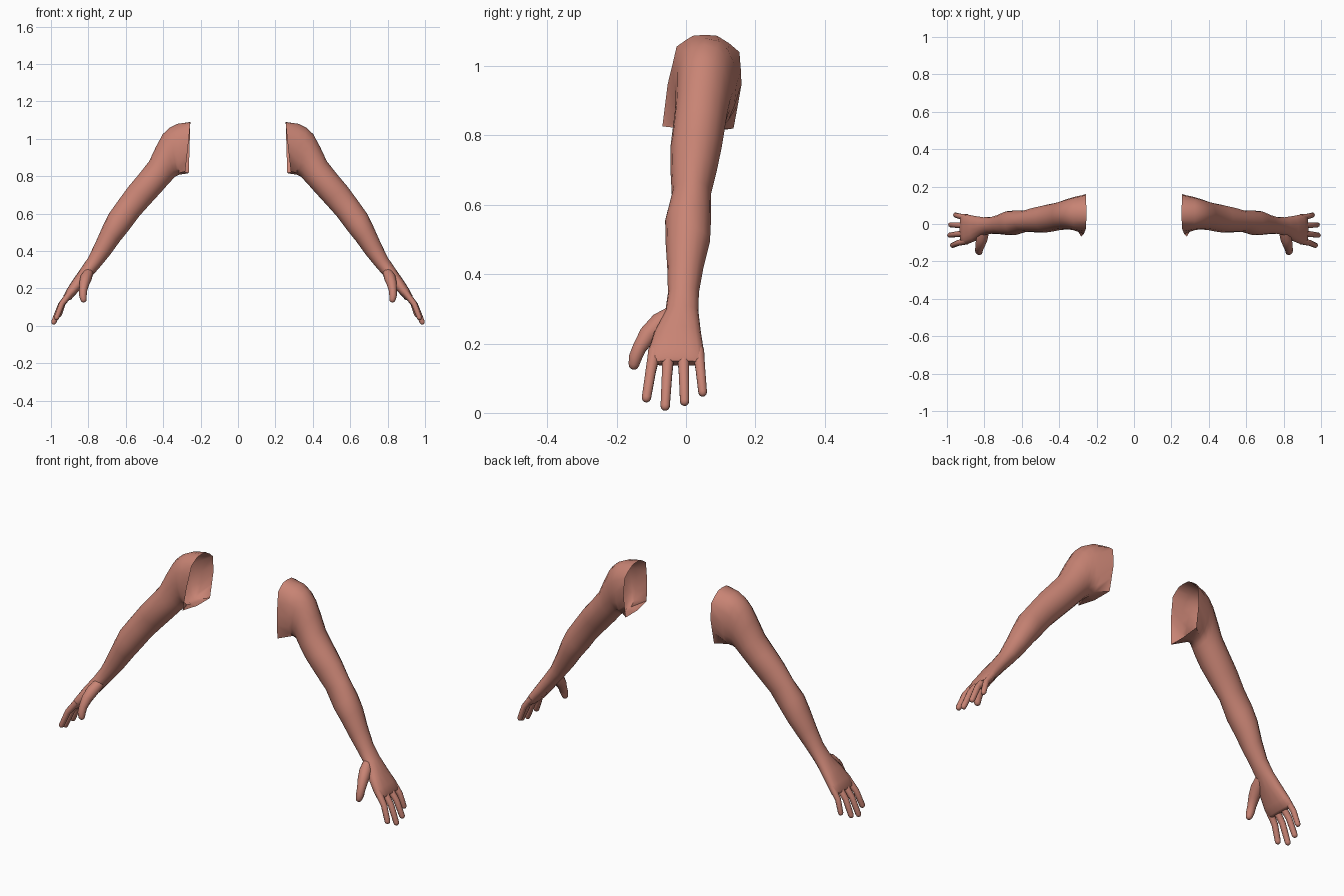
import bpy, bmesh, math
from mathutils import Vector

if "Cube" in bpy.data.objects:
    bpy.data.objects.remove(bpy.data.objects["Cube"])

SEG = 16
skin = bpy.data.materials.new("warm_skin")
skin.diffuse_color = (0.58, 0.23, 0.175, 1)
skin.use_nodes = True
skin.node_tree.nodes["Principled BSDF"].inputs["Base Color"].default_value = skin.diffuse_color


def loft(name, rings, cap_start=False, cap_end=True):
    """Skin a list of equal-length point rings, then mirror it to the other side."""
    bm = bmesh.new()
    loops = [[bm.verts.new(p) for p in ring] for ring in rings]
    n = len(loops[0])
    for a, b in zip(loops, loops[1:]):
        for i in range(n):
            j = (i + 1) % n
            bm.faces.new((a[i], a[j], b[j], b[i]))
    if cap_start:
        bm.faces.new(list(reversed(loops[0])))
    if cap_end:
        bm.faces.new(loops[-1])
    bmesh.ops.recalc_face_normals(bm, faces=bm.faces)
    # outward check: the highest face must look up
    bm.normal_update()
    side = sum(f.normal.dot(f.calc_center_median() - centre(rings)) for f in bm.faces)
    if side < 0:
        bmesh.ops.reverse_faces(bm, faces=bm.faces)
    me = bpy.data.meshes.new(name)
    bm.to_mesh(me)
    bm.free()
    me.materials.append(skin)
    ob = bpy.data.objects.new(name, me)
    bpy.context.collection.objects.link(ob)
    bpy.ops.object.select_all(action='DESELECT')
    ob.select_set(True)
    bpy.context.view_layer.objects.active = ob
    bpy.ops.object.shade_smooth_by_angle(angle=math.radians(60))
    mirror = ob.modifiers.new("Mirror", 'MIRROR')
    mirror.use_mirror_merge = False
    return ob


def centre(rings):
    pts = [Vector(p) for r in rings for p in r]
    return sum(pts, Vector()) / len(pts)


def section(tx, tz, bx, bz, y0, y1, power=1.0):
    """Oval between an outer and an inner point in xz, spanning y0 to y1."""
    ring = []
    for i in range(SEG):
        a = 2 * math.pi * i / SEG
        c, s = math.cos(a), math.sin(a)
        c = math.copysign(abs(c) ** power, c)
        s = math.copysign(abs(s) ** power, s)
        ring.append(((tx + bx) / 2 + c * (tx - bx) / 2,
                     (y0 + y1) / 2 + s * (y1 - y0) / 2,
                     (tz + bz) / 2 + c * (tz - bz) / 2))
    return ring


def tube(name, path, radii, n=10):
    """Round digit along a path with a domed tip."""
    pts = [Vector(p) for p in path]
    d = (pts[-1] - pts[-2]).normalized()
    r = radii[-1]
    radii = list(radii)
    tip = pts[-1]
    for ang in (35, 62, 82):
        pts.append(tip + d * r * math.sin(math.radians(ang)))
        radii.append(r * math.cos(math.radians(ang)))
    rings = []
    for i, p in enumerate(pts):
        t = (pts[min(i + 1, len(pts) - 1)] - pts[max(i - 1, 0)]).normalized()
        u = t.cross(Vector((0, 1, 0))).normalized()
        v = t.cross(u)
        rings.append([p + radii[i] * (math.cos(a) * u + math.sin(a) * v)
                      for a in (2 * math.pi * k / n for k in range(n))])
    return loft(name, rings, cap_start=True)


# open shoulder edge (y, z), starting at the top and running towards the back
opening = [(.055, 1.09), (.09, 1.087), (.125, 1.065), (.154, 1.04), (.158, .99),
           (.16, .947), (.15, .89), (.137, .82), (.035, .815), (-.068, .826),
           (-.06, .89), (-.053, .947), (-.04, 1.0), (-.027, 1.056), (0, 1.075), (.02, 1.087)]
edge = [(.255 + .02 * max(0, (.08 - y) / .15) * (1.09 - z) / .27 + .008 * (1.09 - z) / .27, y, z)
        for y, z in opening]

# arm from shoulder to knuckles
arm_sections = [
    (.325, 1.08, .315, .808, -.034, .145, .85),
    (.365, 1.06, .325, .803, -.03, .137, .9),
    (.402, 1.025, .335, .798, -.03, .13),
    (.44, .955, .348, .785, -.032, .12),
    (.475, .88, .37, .762, -.038, .112),
    (.53, .81, .405, .722, -.045, .103),
    (.585, .745, .46, .662, -.045, .09),
    (.64, .67, .525, .59, -.041, .072),
    (.69, .60, .585, .51, -.06, .072),
    (.722, .535, .632, .452, -.059, .069),
    (.76, .45, .68, .385, -.054, .05),
    (.80, .366, .728, .326, -.052, .037),
    (.838, .31, .775, .272, -.06, .036),
    (.88, .25, .825, .214, -.092, .043, .85),
    (.915, .196, .868, .168, -.108, .051, .75),
    (.932, .163, .893, .14, -.108, .054, .75),
    (.932, .15, .906, .136, -.1, .047, .75),
]
loft("arm", [edge] + [section(*s) for s in arm_sections])

# four fingers: base y, tip position, radius
for name, by, tip, r in [("index_finger", -.09, (.97, -.114, .044), .0155),
                         ("middle_finger", -.05, (.985, -.06, .02), .0155),
                         ("ring_finger", -.008, (.98, -.004, .034), .0155),
                         ("little_finger", .035, (.955, .048, .06), .0145)]:
    base = Vector((.893, by, .18))
    tip = Vector(tip)
    mid = base.lerp(tip, .5) + Vector((.01, 0, .006))
    tube(name, [base, base.lerp(mid, .5), mid, tip], [r * 1.25, r * 1.1, r, r * .9])

# thumb with its fleshy base
tube("thumb", [(.80, -.035, .285), (.812, -.075, .258), (.822, -.11, .225),
               (.828, -.134, .188), (.829, -.146, .16), (.826, -.15, .141)],
     [.026, .031, .027, .021, .02, .0165])
